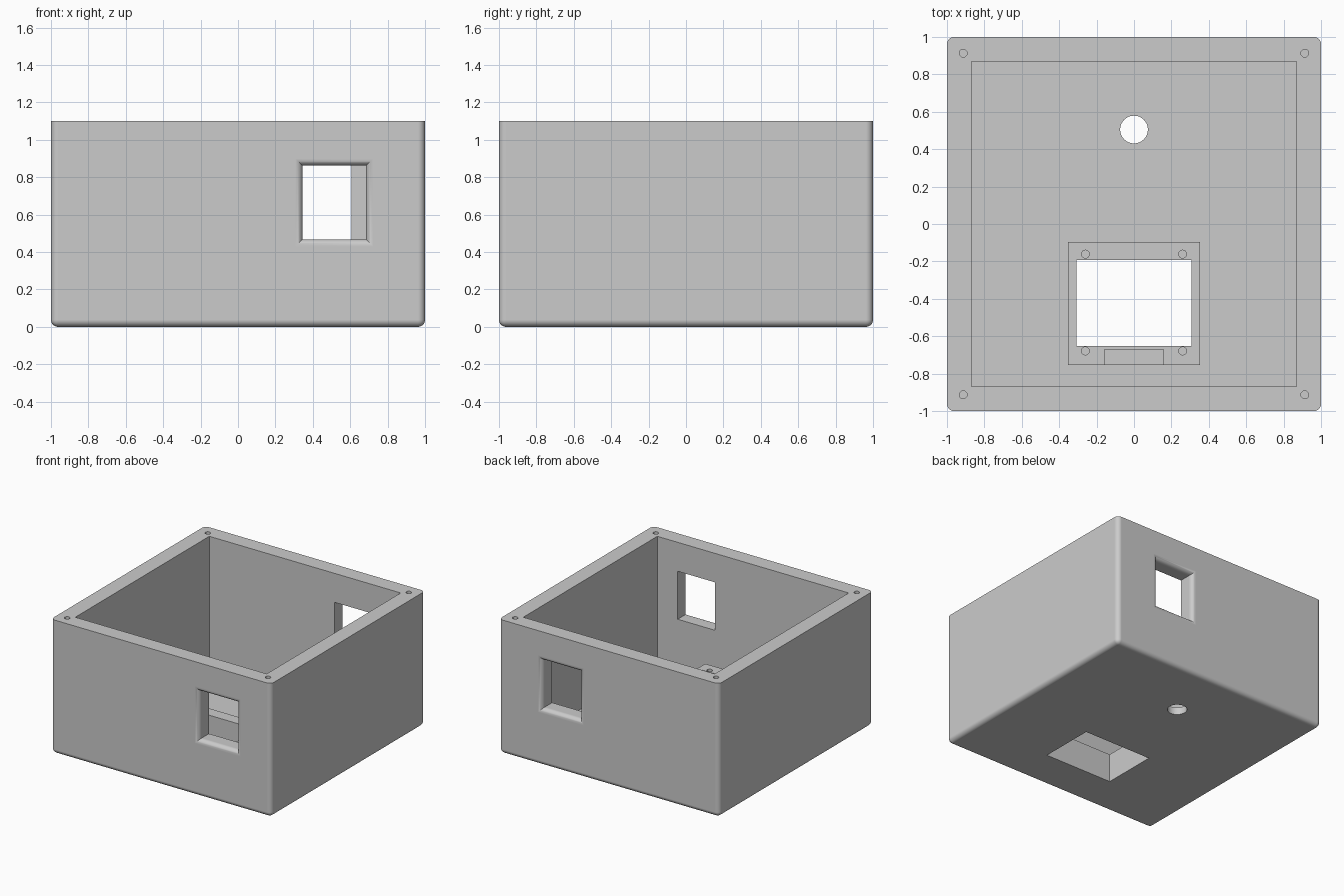
import bpy, bmesh, math
from mathutils import Vector

if "Cube" in bpy.data.objects:
    bpy.data.objects.remove(bpy.data.objects["Cube"])

R = 0.038            # outer rounding radius
FLOOR, PAD = 0.06, 0.235
WALL, H = 0.87, 1.10

grey = bpy.data.materials.new("light_grey_plastic")
grey.diffuse_color = (0.6, 0.6, 0.6, 1)
grey.use_nodes = True
grey.node_tree.nodes["Principled BSDF"].inputs["Base Color"].default_value = grey.diffuse_color


def to_object(name, bm):
    bmesh.ops.recalc_face_normals(bm, faces=bm.faces[:])
    me = bpy.data.meshes.new(name)
    bm.to_mesh(me)
    bm.free()
    ob = bpy.data.objects.new(name, me)
    bpy.context.collection.objects.link(ob)
    me.materials.append(grey)
    return ob


def loft(name, rings):
    """Closed solid through equal-sized rings of points."""
    bm = bmesh.new()
    vs = [[bm.verts.new(p) for p in ring] for ring in rings]
    n = len(vs[0])
    for a, b in zip(vs, vs[1:]):
        for i in range(n):
            bm.faces.new((a[i], a[(i + 1) % n], b[(i + 1) % n], b[i]))
    bm.faces.new(vs[0])
    bm.faces.new(vs[-1])
    return to_object(name, bm)


def box(name, x0, x1, y0, y1, z0, z1):
    return loft(name, [[(x0, y0, z), (x1, y0, z), (x1, y1, z), (x0, y1, z)]
                       for z in (z0, z1)])


def cylinder(name, x, y, r, z0, z1, n=32):
    ang = [2 * math.pi * i / n for i in range(n)]
    return loft(name, [[(x + r * math.cos(a), y + r * math.sin(a), z) for a in ang]
                       for z in (z0, z1)])


def window(name, x0, x1, z0, z1, side):
    """Window cutter with a rounded flare at the outer wall face."""
    steps = [(-0.05, R)]
    for i in range(9):
        a = math.pi / 2 * i / 8
        steps.append((R - R * math.cos(a), R - R * math.sin(a)))
    steps.append((0.2, 0))
    return loft(name, [[(x0 - e, side * (1 - d), z0 - e), (x1 + e, side * (1 - d), z0 - e),
                        (x1 + e, side * (1 - d), z1 + e), (x0 - e, side * (1 - d), z1 + e)]
                       for d, e in steps])


def combine(target, tool, op):
    m = target.modifiers.new(op, 'BOOLEAN')
    m.operation, m.solver, m.object = op, 'EXACT', tool
    bpy.context.view_layer.objects.active = target
    bpy.ops.object.modifier_apply(modifier=m.name)
    bpy.data.objects.remove(tool)


# Outer shell: upright and bottom edges rounded, top edges sharp
case = box("enclosure_case", -1, 1, -1, 1, 0, H)
bm = bmesh.new()
bm.from_mesh(case.data)
edges = [e for e in bm.edges if min(v.co.z for v in e.verts) < 0.01]
bmesh.ops.bevel(bm, geom=edges, offset=R, segments=6, profile=0.5, affect='EDGES')
bm.to_mesh(case.data)
bm.free()

# Cavity, then the raised display pad on the floor
combine(case, box("cavity", -WALL, WALL, -WALL, WALL, FLOOR, H + 0.2), 'DIFFERENCE')
combine(case, box("pad", -0.353, 0.353, -0.755, -0.095, FLOOR / 2, PAD), 'UNION')

# Display opening, connector notch and round shaft hole
cutters = [box("opening", -0.308, 0.308, -0.652, -0.193, -0.1, 0.4),
           box("notch", -0.158, 0.158, -0.80, -0.67, 0.15, 0.4),
           cylinder("shaft_hole", 0, 0.505, 0.074, -0.1, 0.2, 48)]

# Flared cable windows in the front and back walls
cutters += [window("front_window", 0.345, 0.685, 0.468, 0.862, -1),
            window("back_window", 0.268, 0.608, 0.468, 0.862, 1)]

# Screw holes in the rim corners and around the display
for sx in (-1, 1):
    for sy in (-1, 1):
        cutters.append(cylinder("rim_hole", sx * 0.913, sy * 0.913, 0.021, H - 0.3, H + 0.1, 24))
        cutters.append(cylinder("pad_hole", sx * 0.26, -0.42 + sy * 0.259, 0.021, 0.1, 0.4, 24))
for c in cutters:
    combine(case, c, 'DIFFERENCE')

# Smooth roundings, crisp edges
bpy.ops.object.select_all(action='DESELECT')
case.select_set(True)
bpy.context.view_layer.objects.active = case
bpy.ops.object.shade_smooth_by_angle(angle=math.radians(30))
wn = case.modifiers.new("even_shading", 'WEIGHTED_NORMAL')
wn.keep_sharp = True
